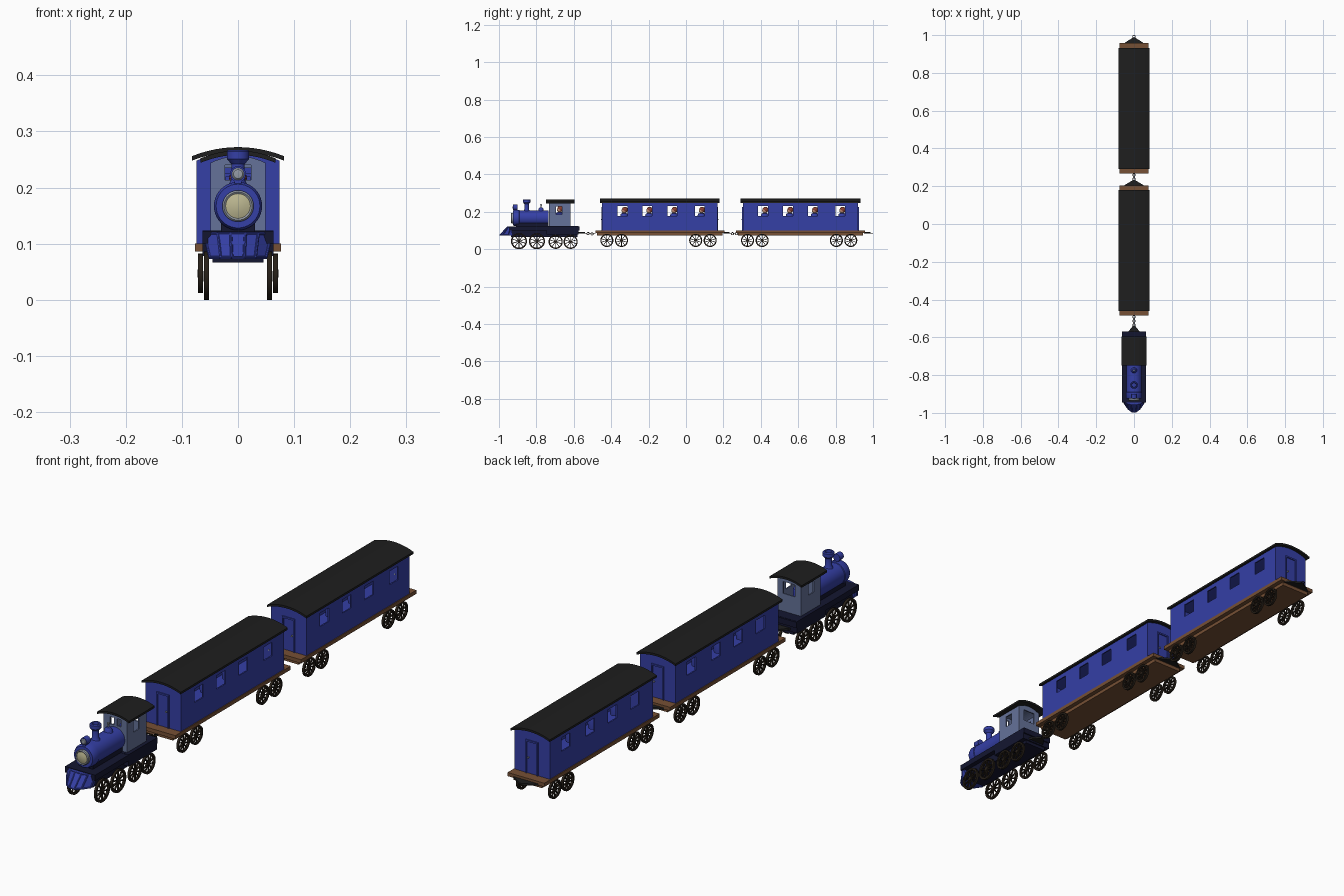
import bpy, bmesh, math
from mathutils import Matrix, Vector

if "Cube" in bpy.data.objects:
    bpy.data.objects.remove(bpy.data.objects["Cube"])


def mat(name, c):
    m = bpy.data.materials.new(name)
    m.diffuse_color = (*c, 1)
    m.use_nodes = True
    m.node_tree.nodes["Principled BSDF"].inputs["Base Color"].default_value = m.diffuse_color
    return m


BLUE = mat("blue", (0.035, 0.05, 0.38))
NAVY = mat("navy", (0.007, 0.008, 0.03))
SLATE = mat("slate", (0.13, 0.17, 0.32))
BLACK = mat("black", (0.013, 0.013, 0.013))
WOOD = mat("wood", (0.18, 0.08, 0.035))
IRON = mat("iron", (0.02, 0.014, 0.009))
CREAM = mat("cream", (0.5, 0.47, 0.28))
STEEL = mat("steel", (0.3, 0.33, 0.38))
SKIN = mat("skin", (0.6, 0.3, 0.2))
HAIR = mat("hair", (0.25, 0.05, 0.03))


def finish(name, bm, m, smooth=False):
    bmesh.ops.remove_doubles(bm, verts=bm.verts, dist=1e-5)
    bmesh.ops.recalc_face_normals(bm, faces=bm.faces)
    me = bpy.data.meshes.new(name)
    bm.to_mesh(me)
    bm.free()
    me.materials.append(m)
    if smooth:
        me.shade_smooth()
        me.set_sharp_from_angle(angle=math.radians(35))
    ob = bpy.data.objects.new(name, me)
    bpy.context.collection.objects.link(ob)
    return ob


def add_box(bm, x0, x1, y0, y1, z0, z1):
    c = Vector(((x0 + x1) / 2, (y0 + y1) / 2, (z0 + z1) / 2))
    s = Matrix.Diagonal((x1 - x0, y1 - y0, z1 - z0, 1))
    bmesh.ops.create_cube(bm, size=1, matrix=Matrix.Translation(c) @ s)


def box(name, dims, m):
    bm = bmesh.new()
    add_box(bm, *dims)
    return finish(name, bm, m)


def prism(name, pts, a, b, m, smooth=False, axis='Y'):
    """Extrude an outline: (x, z) along y, or (x, y) along z."""
    bm = bmesh.new()
    v = [bm.verts.new((p, a, q) if axis == 'Y' else (p, q, a)) for p, q in pts]
    f = bm.faces.new(v)
    ext = bmesh.ops.extrude_face_region(bm, geom=[f])["geom"]
    d = (0, b - a, 0) if axis == 'Y' else (0, 0, b - a)
    bmesh.ops.translate(bm, vec=d, verts=[g for g in ext if isinstance(g, bmesh.types.BMVert)])
    return finish(name, bm, m, smooth)


def add_lathe(bm, prof, n, closed=False):
    rings = [[bm.verts.new((r * math.cos(2 * math.pi * i / n), r * math.sin(2 * math.pi * i / n), h))
              for i in range(n)] for r, h in prof]
    pairs = list(zip(rings, rings[1:])) + ([(rings[-1], rings[0])] if closed else [])
    for a, b in pairs:
        for i in range(n):
            bm.faces.new((a[i], a[(i + 1) % n], b[(i + 1) % n], b[i]))


ROT = {'Z': Matrix(), 'Y': Matrix.Rotation(math.pi / 2, 4, 'X'), 'X': Matrix.Rotation(math.pi / 2, 4, 'Y')}


def lathe(name, prof, loc, m, axis='Z', n=32, closed=False):
    bm = bmesh.new()
    add_lathe(bm, prof, n, closed)
    bmesh.ops.transform(bm, matrix=Matrix.Translation(loc) @ ROT[axis], verts=bm.verts)
    return finish(name, bm, m, True)


def arc(hw, z, rise, n=12):
    return [(hw * (1 - 2 * i / n), z + rise * (1 - (1 - 2 * i / n) ** 2)) for i in range(n + 1)]


def roof(name, hw, z, rise, t, y0, y1):
    prism(name, arc(hw, z, rise) + arc(hw, z + t, rise)[::-1], y0, y1, BLACK, True)


def shell(name, hw, z0, z1, rise, y0, y1, holes, m, t=0.005):
    """Hollow body with arched top and window openings."""
    ob = prism(name, [(-hw, z0), (hw, z0)] + arc(hw, z1, rise), y0, y1, m)
    inner = prism("cutter", [(t - hw, z0 + t), (hw - t, z0 + t)] + arc(hw - t, z1 - t, rise),
                  y0 + t, y1 - t, m)
    for c in [inner] + [box("cutter", h, m) for h in holes]:
        mod = ob.modifiers.new("cut", 'BOOLEAN')
        mod.operation, mod.object, mod.solver = 'DIFFERENCE', c, 'EXACT'
        bpy.context.view_layer.objects.active = ob
        bpy.ops.object.modifier_apply(modifier=mod.name)
        bpy.data.objects.remove(c)


def wheel_pair(name, r, y, z, x, w=0.009):
    bm = bmesh.new()
    add_lathe(bm, [(r, -w / 2), (r, w / 2), (r * .82, w / 2), (r * .82, -w / 2)], 32, True)
    add_lathe(bm, [(0, -w / 2), (r * .2, -w / 2), (r * .2, w * .6), (0, w * .6)], 16)
    for k in range(10):
        s = Matrix.Rotation(k * math.pi / 5, 4, 'Z') @ Matrix.Translation((r * .5, 0, 0))
        bmesh.ops.create_cube(bm, size=1, matrix=s @ Matrix.Diagonal((r * .72, r * .09, w * .6, 1)))
    bmesh.ops.transform(bm, matrix=ROT['X'], verts=bm.verts)
    ob = finish(name, bm, IRON, True)
    ob.location = (x, y, z)
    twin = ob.copy()
    bpy.context.collection.objects.link(twin)
    twin.location.x, twin.rotation_euler.z = -x, math.pi


def person(name, y, z):
    def ball(r):
        return [(r * math.sin(math.pi * i / 8), -r * math.cos(math.pi * i / 8)) for i in range(9)]
    lathe(name + "_torso", [(0, -.07), (.018, -.07), (.021, -.025), (.018, -.017), (.006, -.012), (0, -.012)],
          (0, y, z), BLUE, n=16)
    lathe(name + "_head", ball(.015), (0, y, z), SKIN, n=16)
    lathe(name + "_hair", ball(.016), (0, y + .003, z + .004), HAIR, n=16)


def coupling(name, y, length, hw, links):
    # triangular drawbar and chain links
    prism(name + "_drawbar", [(-hw, y), (hw, y), (.006, y + length), (-.006, y + length)], .084, .091, BLACK, axis='Z')
    for i in range(links):
        t = [(.0065 + .0018 * math.cos(a * math.pi / 3), .0018 * math.sin(a * math.pi / 3)) for a in range(6)]
        lathe(f"{name}_link", t, (0, y + length + .006 + i * .0105, .086 - .004 * math.sin(math.pi * i / links)),
              IRON, 'X' if i % 2 else 'Z', 12, True)


def wagon(name, o):
    box(name + "_deck", (-.077, .077, o - .345, o + .345, .086, .1), WOOD)
    box(name + "_underframe", (-.06, .06, o - .335, o + .335, .073, .087), WOOD)
    wins = [-.2, -.067, .066, .213]
    shell(name + "_body", .074, .1, .248, .016, o - .308, o + .308,
          [(-.1, .1, o + w - .026, o + w + .026, .179, .23) for w in wins], BLUE)
    roof(name + "_roof", .082, .248, .016, .008, o - .32, o + .32)
    for s in (-1, 1):  # end doors with raised frame
        y = o + s * .308
        for part, d in (("left", (-.026, -.021, .1, .225)), ("right", (.021, .026, .1, .225)),
                        ("top", (-.026, .026, .22, .226))):
            box(f"{name}_door_frame_{part}", (d[0], d[1], y - .004, y + .004, d[2], d[3]), BLUE)
        lathe(name + "_door_knob", [(0, -.006), (.003, -.006), (.003, .006), (0, .006)],
              (.015, y, .16), STEEL, 'Y', 10)
    for y in (-.283, -.205, .192, .269):
        wheel_pair(name + "_wheel", .035, o + y, .047, .067)
    for w in wins:
        person(name + "_passenger", o + w + .01, .207)


wagon("front_wagon", -.14)
wagon("rear_wagon", .612)
coupling("front_wagon", .2, .032, .06, 4)
coupling("rear_wagon", .952, .035, .06, 1)
coupling("engine", -.575, .035, .035, 5)

# engine frame
box("running_board", (-.063, .063, -.945, -.57, .1, .122), NAVY)
box("engine_frame", (-.045, .045, -.935, -.58, .066, .102), NAVY)
box("cab_floor", (-.063, .063, -.745, -.575, .078, .123), NAVY)
box("boiler_saddle", (-.03, .03, -.91, -.735, .12, .14), NAVY)
for y, r in ((-.893, .043), (-.797, .043), (-.697, .038), (-.617, .038)):
    wheel_pair("engine_wheel", r, y, .043 if r > .04 else .04, .056)

# cowcatcher: five slanted panels with ribs between them
top = [(-.06, -.935), (-.036, -.95), (-.013, -.956), (.013, -.956), (.036, -.95), (.06, -.935)]
low = [(-.05, -.952), (-.031, -.98), (-.011, -.995), (.011, -.995), (.031, -.98), (.05, -.952)]
bm = bmesh.new()
vt = [bm.verts.new((x, y, .12)) for x, y in top + [(.06, -.93), (-.06, -.93)]]
vl = [bm.verts.new((x, y, .073)) for x, y in low + [(.05, -.93), (-.05, -.93)]]
for i in range(8):
    j = (i + 1) % 8
    bm.faces.new((vt[i], vt[j], vl[j], vl[i]))
bm.faces.new(vt)
bm.faces.new(vl)
finish("cowcatcher", bm, BLUE)


def bar(name, a, b, m, r=.0028):
    a, b = Vector(a), Vector(b)
    bm = bmesh.new()
    rot = (b - a).to_track_quat('Z', 'Y').to_matrix().to_4x4()
    bmesh.ops.create_cone(bm, cap_ends=True, segments=8, radius1=r, radius2=r, depth=(b - a).length,
                          matrix=Matrix.Translation((a + b) / 2) @ rot)
    finish(name, bm, m, True)


T, L = [(*p, .118) for p in top], [(*p, .075) for p in low]
for i in range(6):
    bar("cowcatcher_rib", T[i], L[i], BLUE)
    if i < 5:
        bar("cowcatcher_rim", L[i], L[i + 1], BLUE)
        bar("cowcatcher_rim", T[i], T[i + 1], BLUE)

# boiler and fittings
lathe("boiler", [(0, 0), (.041, 0), (.041, .155), (.043, .157), (.043, .182), (.039, .19), (0, .19)],
      (0, -.735, .167), BLUE, 'Y', 40)
lathe("smokebox_ring", [(.022, 0), (.028, 0), (.028, .008), (.025, .011), (.022, .009)],
      (0, -.925, .167), STEEL, 'Y', 32, True)
lathe("smokebox_door", [(.023, 0), (.023, .008), (.012, .012), (0, .013)], (0, -.924, .167), CREAM, 'Y')
lathe("chimney", [(.017, 0), (.012, .01), (.012, .038), (.02, .047), (.02, .06), (.017, .063), (.012, .063),
                  (.011, .04), (0, .04)], (0, -.852, .204), BLUE)
lathe("lamp", [(0, 0), (.014, 0), (.014, .024), (.011, .024), (.011, .022), (0, .022)], (0, -.9, .224), BLUE, 'Y')
lathe("lamp_glass", [(.011, 0), (.008, .003), (0, .004)], (0, -.923, .224), STEEL, 'Y')
box("lamp_bracket", (-.006, .006, -.922, -.902, .2, .214), BLUE)
lathe("steam_dome", [(.017, 0), (.014, .006), (.013, .014), (.008, .02), (0, .022)], (0, -.775, .203), BLUE)
lathe("whistle", [(.003, 0), (.003, .014), (.005, .016), (.005, .02), (0, .022)], (0, -.775, .22), STEEL, n=12)

# cab
shell("cab", .049, .12, .244, .012, -.733, -.617,
      [(-.1, .1, -.695, -.662, .185, .228), (-.023, -.006, -.75, -.72, .213, .24),
       (.006, .023, -.75, -.72, .213, .24), (-.025, .025, -.63, -.6, .19, .235)], SLATE)
roof("cab_roof", .067, .244, .014, .008, -.748, -.595)
person("driver", -.675, .212)
